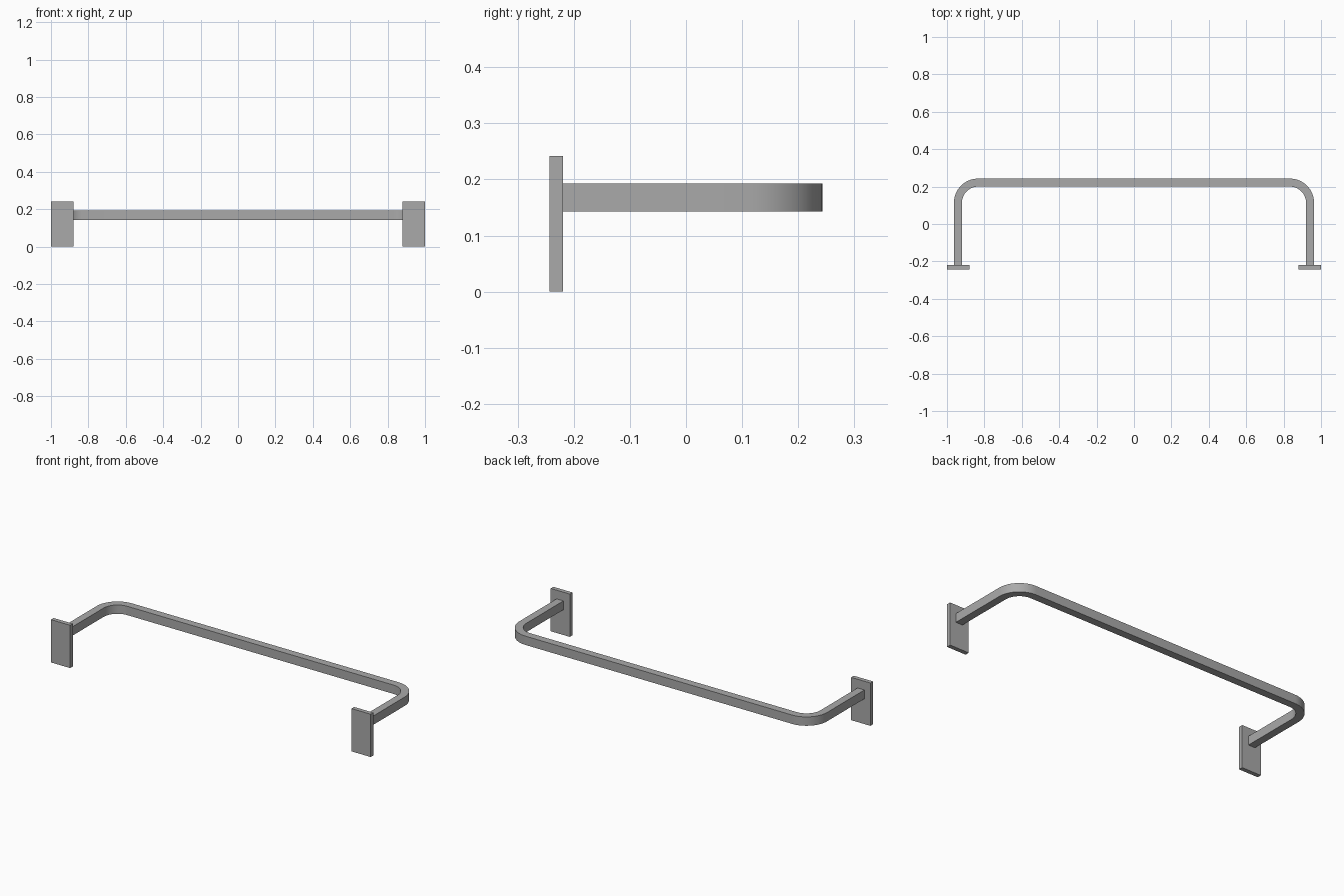
import bpy, bmesh, math

cube = bpy.data.objects.get("Cube")
if cube:
    bpy.data.objects.remove(cube, do_unlink=True)

steel = bpy.data.materials.new("grey_steel")
steel.use_nodes = True
steel.diffuse_color = (0.4, 0.4, 0.4, 1)
steel.node_tree.nodes["Principled BSDF"].inputs["Base Color"].default_value = (0.4, 0.4, 0.4, 1)


def add_object(name, bm):
    bmesh.ops.recalc_face_normals(bm, faces=bm.faces)
    mesh = bpy.data.meshes.new(name)
    bm.to_mesh(mesh)
    bm.free()
    mesh.materials.append(steel)
    obj = bpy.data.objects.new(name, mesh)
    bpy.context.collection.objects.link(obj)
    return obj


# Bent rail: a flat bar swept along a U with rounded corners
OUT_X, BACK_Y, FRONT_Y = 0.963, 0.243, -0.22
WIDTH, RADIUS, STEPS = 0.043, 0.13, 16
Z_LOW, Z_HIGH = 0.143, 0.193


def half_path(inset):
    """Plan outline of the left half, from the wall end to the long run."""
    r = RADIUS - inset
    cx, cy = OUT_X - RADIUS, BACK_Y - RADIUS
    points = [(OUT_X - inset, FRONT_Y)]
    for i in range(STEPS + 1):
        a = math.pi / 2 * i / STEPS
        points.append((cx + r * math.cos(a), cy + r * math.sin(a)))
    return points


def full_path(inset):
    half = half_path(inset)
    return half + [(-x, y) for x, y in reversed(half)]


bm = bmesh.new()
rings = []
for outer, inner in zip(full_path(0), full_path(WIDTH)):
    section = [(outer, Z_LOW), (outer, Z_HIGH), (inner, Z_HIGH), (inner, Z_LOW)]
    rings.append([bm.verts.new((x, y, z)) for (x, y), z in section])
for a, b in zip(rings, rings[1:]):
    for i in range(4):
        j = (i + 1) % 4
        bm.faces.new((a[i], a[j], b[j], b[i]))
bm.faces.new(rings[0])
bm.faces.new(rings[-1])
rail = add_object("bent_rail", bm)
bpy.ops.object.select_all(action="DESELECT")
rail.select_set(True)
bpy.context.view_layer.objects.active = rail
bpy.ops.object.shade_smooth_by_angle(angle=math.radians(30))

# Mounting plates at both ends
for side, name in ((1, "left_mounting_plate"), (-1, "right_mounting_plate")):
    bm = bmesh.new()
    bmesh.ops.create_cube(bm, size=1)
    bmesh.ops.scale(bm, vec=(0.12, 0.024, 0.242), verts=bm.verts)
    bmesh.ops.translate(bm, vec=(side * 0.94, -0.231, 0.121), verts=bm.verts)
    add_object(name, bm)
